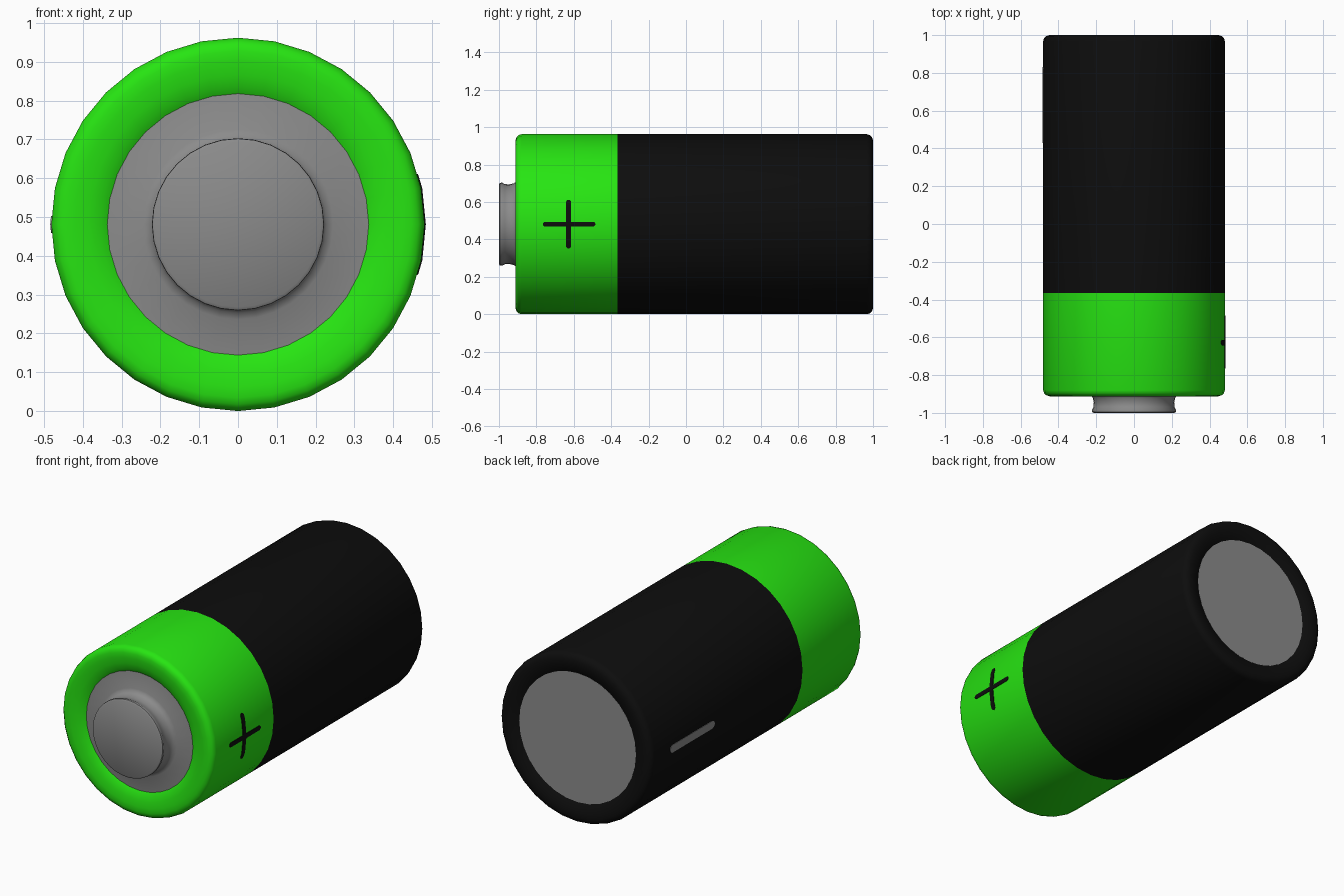
import bpy, math

if "Cube" in bpy.data.objects:
    bpy.data.objects.remove(bpy.data.objects["Cube"])

R = 0.481          # casing radius, also height of the axis
SIDES = 32
SPLIT = -0.365     # where the green band meets the black band


def material(name, rgb):
    m = bpy.data.materials.new(name)
    m.diffuse_color = (*rgb, 1)
    m.use_nodes = True
    m.node_tree.nodes["Principled BSDF"].inputs["Base Color"].default_value = m.diffuse_color
    return m


GREEN = material("bright_green", (0.02, 0.78, 0.006))
BLACK = material("near_black", (0.004, 0.004, 0.004))
SILVER = material("grey_metal", (0.26, 0.26, 0.26))


def make_object(name, verts, faces, mats, smooth=True):
    me = bpy.data.meshes.new(name)
    me.from_pydata(verts, [], faces)
    me.update()
    ob = bpy.data.objects.new(name, me)
    bpy.context.collection.objects.link(ob)
    for m in mats:
        me.materials.append(m)
    if smooth:
        bpy.ops.object.select_all(action='DESELECT')
        ob.select_set(True)
        bpy.context.view_layer.objects.active = ob
        bpy.ops.object.shade_smooth_by_angle(angle=math.radians(40))
    return ob


def lathe(name, profile, mats, cap_first=False, cap_last=False):
    """Spin (radius, y) points, listed outward-facing from front to back."""
    verts, faces, n = [], [], SIDES
    for r, y in profile:
        for k in range(n):
            a = 2 * math.pi * k / n
            verts.append((r * math.cos(a), y, R + r * math.sin(a)))
    for i in range(len(profile) - 1):
        for k in range(n):
            p, q = i * n + k, i * n + (k + 1) % n
            faces.append((p, p + n, q + n, q))
    if cap_first:
        faces.append(tuple(range(n)))
    if cap_last:
        faces.append(tuple(reversed(range(len(verts) - n, len(verts)))))
    return make_object(name, verts, faces, mats)


# Casing: dished front rim, rounded corners, two colour bands, dished back rim
casing = lathe("casing", [
    (0.337, -0.888), (0.355, -0.899), (0.385, -0.907), (0.42, -0.912),
    (0.447, -0.912), (0.464, -0.907), (0.476, -0.896), (R, -0.88),
    (R, SPLIT), (R, 0.968),
    (0.476, 0.984), (0.464, 0.995), (0.447, 1.0), (0.42, 0.998),
    (0.39, 0.99), (0.369, 0.978)], [GREEN, BLACK])
for f in casing.data.polygons:
    f.material_index = int(f.center.y > SPLIT)

# Positive end: raised button with a slight waist and a flared foot
lathe("positive_terminal", [
    (0.213, -1.0), (0.221, -0.995), (0.222, -0.983), (0.214, -0.968),
    (0.213, -0.945), (0.218, -0.922), (0.228, -0.906), (0.245, -0.899),
    (0.337, -0.888)], [SILVER], cap_first=True)

# Negative end: flat disc
lathe("negative_terminal", [(0.369, 0.978), (0.369, 0.9785)], [SILVER], cap_last=True)


def facet_x(z):
    """Half width of the faceted casing at height z from the axis."""
    step = 2 * math.pi / SIDES
    a = math.floor(abs(math.asin(z / R)) / step) * step
    z0, z1 = R * math.sin(a), R * math.sin(a + step)
    t = (abs(z) - z0) / (z1 - z0)
    return R * ((1 - t) * math.cos(a) + t * math.cos(a + step))


def bar(name, side, y, half, width, vertical, mat):
    """Thin round-ended bar wrapped on the casing side."""
    verts, faces, n = [], [], 32
    for i in range(n + 1):
        u = -half * math.cos(math.pi * i / n)
        inset = max(0, abs(u) - (half - width))
        w = max(0.003, math.sqrt(max(0, width ** 2 - inset ** 2)))
        for v in (-w, 0, w):
            dy, dz = (v, u) if vertical else (u, v)
            verts.append((side * (facet_x(dz) + 0.003), y + dy, R + dz))
    flip = (side > 0) == vertical
    for i in range(n):
        for k in range(2):
            p = i * 3 + k
            q = (p, p + 3, p + 4, p + 1)
            faces.append(q[::-1] if flip else q)
    ob = make_object(name, verts, faces, [mat], smooth=False)
    # keep the outside face pointing away from the casing
    if ob.data.polygons[n].normal.x * side < 0:
        ob.data.flip_normals()
    mod = ob.modifiers.new("thickness", 'SOLIDIFY')
    mod.thickness = 0.006
    mod.offset = -1


# Plus mark on the right, minus mark on the left
bar("plus_bar_across", 1, -0.625, 0.14, 0.013, False, BLACK)
bar("plus_bar_upright", 1, -0.628, 0.13, 0.014, True, BLACK)
bar("minus_bar", -1, 0.63, 0.20, 0.022, False, SILVER)
